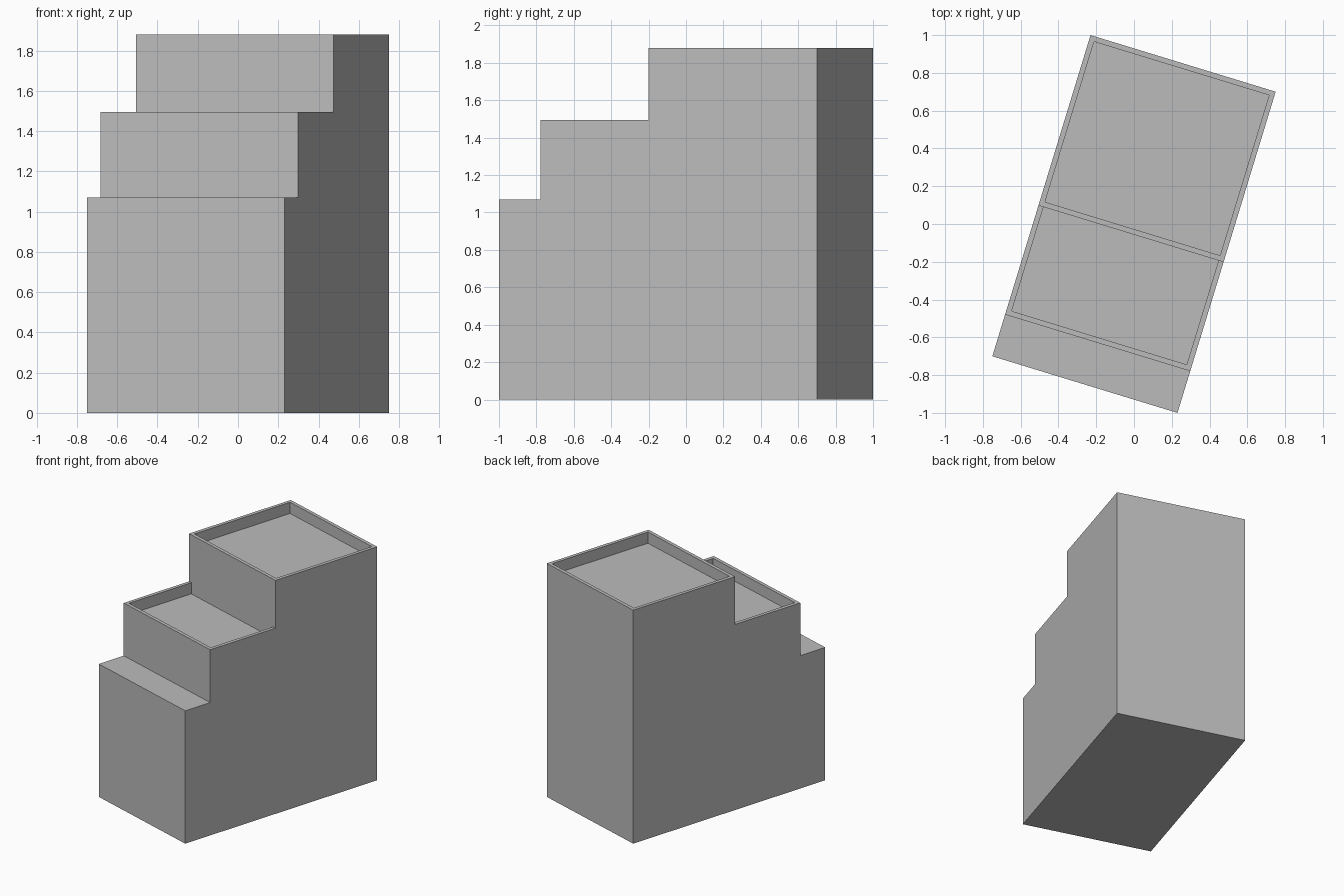
import bpy
import bmesh
from math import radians

cube = bpy.data.objects.get("Cube")
if cube:
    bpy.data.objects.remove(cube, do_unlink=True)

HALF_W, HALF_L = 0.5125, 0.889      # footprint half width and half length
STEP_1, STEP_2 = -0.658, -0.054     # where the two upper storeys begin
LOW, MID, HIGH = 1.07, 1.495, 1.88  # roof heights
RIM, DEPTH = 0.028, 0.09            # parapet thickness and height
TURN = radians(-17)

grey = bpy.data.materials.new("plain grey")
grey.use_nodes = True
colour = (0.5, 0.5, 0.5, 1)
grey.diffuse_color = colour
grey.node_tree.nodes["Principled BSDF"].inputs["Base Color"].default_value = colour


def extrude_profile(name, profile, half_width):
    """Side profile of (y, z) points swept across the width."""
    bm = bmesh.new()
    side = bm.faces.new([bm.verts.new((-half_width, y, z)) for y, z in profile])
    swept = bmesh.ops.extrude_face_region(bm, geom=[side])["geom"]
    verts = [g for g in swept if isinstance(g, bmesh.types.BMVert)]
    bmesh.ops.translate(bm, verts=verts, vec=(2 * half_width, 0, 0))
    bmesh.ops.recalc_face_normals(bm, faces=bm.faces)
    mesh = bpy.data.meshes.new(name)
    bm.to_mesh(mesh)
    bm.free()
    mesh.materials.append(grey)
    obj = bpy.data.objects.new(name, mesh)
    obj.rotation_euler.z = TURN
    bpy.context.collection.objects.link(obj)
    return obj


# Stepped building
building = extrude_profile("stepped_building", [
    (-HALF_L, 0), (HALF_L, 0), (HALF_L, HIGH), (STEP_2, HIGH),
    (STEP_2, MID), (STEP_1, MID), (STEP_1, LOW), (-HALF_L, LOW)], HALF_W)

# Sunken roofs: the middle one runs right up to the wall behind it
for name, front, back, top in (
        ("middle_roof_cutter", STEP_1 + RIM, STEP_2, MID),
        ("upper_roof_cutter", STEP_2 + RIM, HALF_L - RIM, HIGH)):
    floor, above = top - DEPTH, top + 0.1
    cutter = extrude_profile(name, [
        (front, floor), (back, floor), (back, above), (front, above)], HALF_W - RIM)
    cutter.hide_render = True
    cutter.hide_set(True)
    cut = building.modifiers.new(name, 'BOOLEAN')
    cut.operation = 'DIFFERENCE'
    cut.solver = 'EXACT'
    cut.object = cutter
